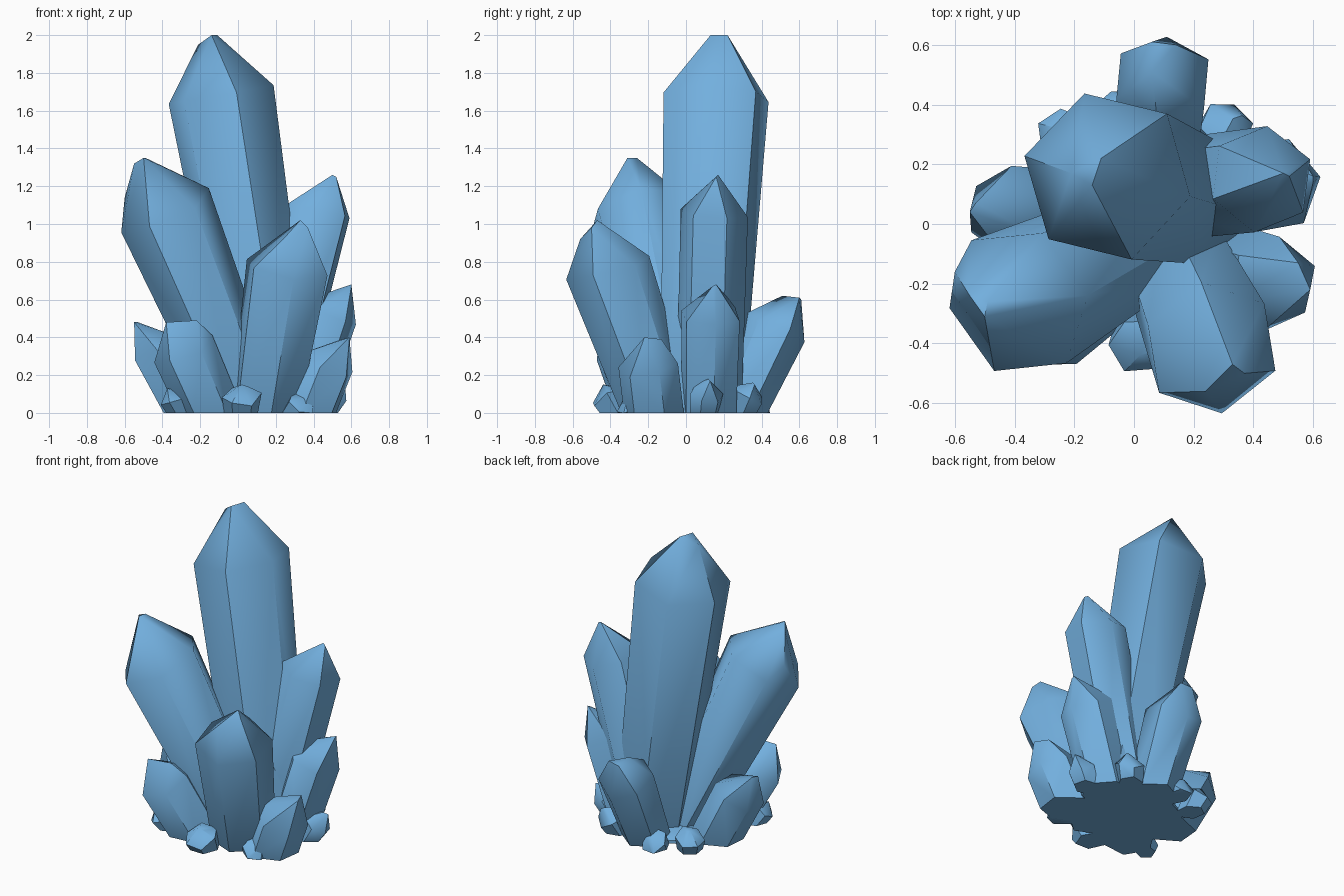
import bpy, bmesh, math, random
from mathutils import Vector

if "Cube" in bpy.data.objects:
    bpy.data.objects.remove(bpy.data.objects["Cube"])

random.seed(4)
mat = bpy.data.materials.new("crystal blue")
mat.diffuse_color = (0.17, 0.43, 0.73, 1)
mat.use_nodes = True
mat.node_tree.nodes["Principled BSDF"].inputs["Base Color"].default_value = mat.diffuse_color


def finish(name, bm):
    """Cut the solid flat at the ground, close it, and make an object."""
    geom = bm.verts[:] + bm.edges[:] + bm.faces[:]
    bmesh.ops.bisect_plane(bm, geom=geom, plane_co=(0, 0, 0), plane_no=(0, 0, 1), clear_inner=True)
    bmesh.ops.holes_fill(bm, edges=[e for e in bm.edges if e.is_boundary], sides=0)
    bmesh.ops.dissolve_limit(bm, angle_limit=0.03, verts=bm.verts[:], edges=bm.edges[:])
    bmesh.ops.recalc_face_normals(bm, faces=bm.faces[:])
    me = bpy.data.meshes.new(name)
    bm.to_mesh(me)
    bm.free()
    me.materials.append(mat)
    for p in me.polygons:
        p.use_smooth = True
    me.set_sharp_from_angle(angle=math.radians(45))
    ob = bpy.data.objects.new(name, me)
    bpy.context.collection.objects.link(ob)
    return ob


def hull(bm):
    res = bmesh.ops.convex_hull(bm, input=bm.verts[:])
    junk = [g for g in res["geom_interior"] if isinstance(g, bmesh.types.BMVert)]
    bmesh.ops.delete(bm, geom=junk, context='VERTS')


def crystal(name, base, shoulder, r0, r1, tips, phase=0, jitter=0.05, sides=6):
    """Hull of a foot ring, a wider shoulder ring and the tip points."""
    base, shoulder = Vector(base), Vector(shoulder)
    axis = (shoulder - base).normalized()
    u = (Vector((1, 0, 0)) - axis * axis.x).normalized()
    v = axis.cross(u)
    r_low = r0 - 0.2 * (r1 - r0) / (shoulder - base).length
    bm = bmesh.new()
    for k in range(sides):
        a = math.radians(phase) + k * math.tau / sides
        d = u * math.cos(a) + v * math.sin(a)
        bm.verts.new(base - axis * 0.2 + d * r_low)
        bm.verts.new(shoulder + d * r1 + axis * random.uniform(-jitter, jitter) * r1 * 4)
    for t in tips:
        bm.verts.new(t)
    hull(bm)
    return finish(name, bm)


# tall main crystals
crystal("main_crystal", (0.19, 0.08, 0), (-0.09, 0.16, 1.69), 0.225, 0.29,
        [(-0.14, 0.13, 2.0), (-0.11, 0.22, 2.0), (-0.21, 0.17, 1.95)], 46, 0.02)
crystal("left_crystal", (0.06, -0.03, 0), (-0.385, -0.26, 1.07), 0.19, 0.26,
        [(-0.5, -0.31, 1.35), (-0.49, -0.26, 1.35), (-0.55, -0.24, 1.32), (-0.6, -0.16, 1.14)], 10, 0.02)
crystal("front_crystal", (0.14, -0.14, 0), (0.26, -0.415, 0.77), 0.19, 0.23,
        [(0.33, -0.47, 1.02), (0.37, -0.5, 0.98), (0.24, -0.56, 0.92)], 38, 0.03)
crystal("right_crystal", (0.16, 0.12, 0), (0.425, 0.15, 1.06), 0.175, 0.18,
        [(0.5, 0.17, 1.26), (0.52, 0.16, 1.25)], 22, 0.03)

# medium crystals around them
crystal("back_crystal", (0.09, 0.27, 0), (0.095, 0.48, 0.46), 0.145, 0.17,
        [(0.06, 0.51, 0.62), (0.14, 0.6, 0.61), (0.06, 0.61, 0.6)], 25, 0.03)
crystal("right_side_crystal", (0.3, 0.12, 0), (0.47, 0.13, 0.52), 0.155, 0.165,
        [(0.6, 0.16, 0.68), (0.6, 0.14, 0.67)], 10, 0.03)
crystal("front_right_crystal", (0.36, -0.17, 0), (0.46, -0.2, 0.25), 0.16, 0.16,
        [(0.59, -0.22, 0.4), (0.55, -0.13, 0.39)], 20, 0.03)
crystal("front_left_crystal", (-0.14, -0.22, 0), (-0.29, -0.33, 0.34), 0.16, 0.17,
        [(-0.38, -0.39, 0.48), (-0.22, -0.38, 0.49)], 5, 0.03)
crystal("left_side_crystal", (-0.24, 0.03, 0), (-0.42, 0.04, 0.34), 0.15, 0.155,
        [(-0.55, 0.04, 0.48), (-0.53, 0.07, 0.48)], 25, 0.03)

# small stubs at the foot: x, y, height, radius
stubs = [(0.02, -0.41, 0.15, 0.105), (-0.35, -0.30, 0.13, 0.07), (0.50, 0.11, 0.18, 0.09),
         (0.31, 0.33, 0.16, 0.09), (-0.24, 0.30, 0.15, 0.09), (-0.04, 0.39, 0.09, 0.085),
         (0.34, -0.30, 0.08, 0.08)]
for i, (x, y, h, r) in enumerate(stubs):
    tip = Vector((x * 1.07, y * 1.07, h))
    crystal(f"stub_crystal_{i + 1}", (x * 0.88, y * 0.88, 0), (x, y, h * 0.6), r * 0.85, r,
            [tip, tip + Vector((0.03, 0.01, -0.01))], i * 23)

# low rough foot joining everything underneath
bm = bmesh.new()
for k in range(14):
    a = k * math.tau / 14
    r = random.uniform(0.29, 0.33)
    for z, s in ((-0.05, 1.0), (0.02, 1.0), (0.05, 0.8)):
        bm.verts.new((0.05 + r * s * 1.1 * math.cos(a), r * s * math.sin(a), z))
hull(bm)
finish("crystal_foot", bm)
